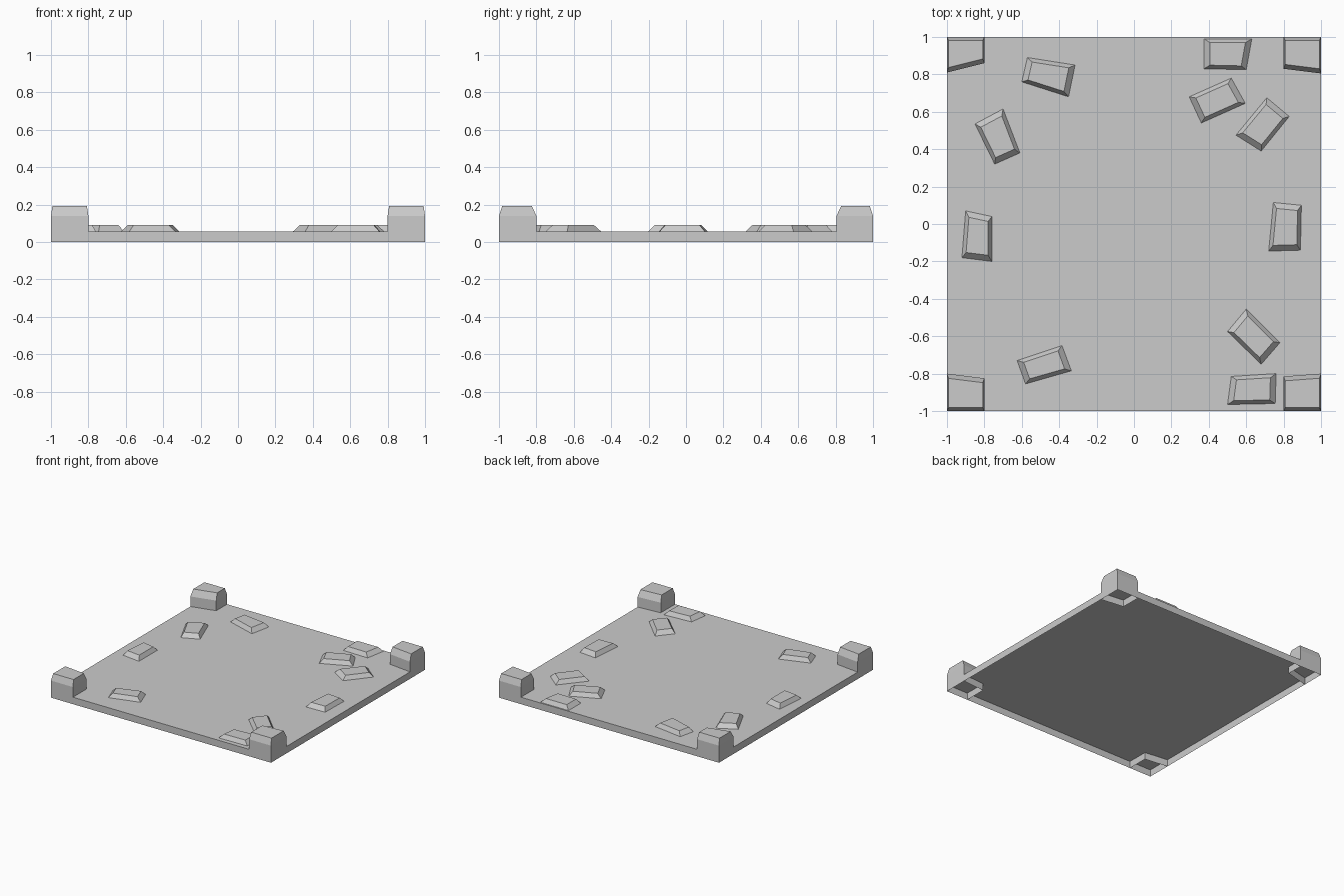
import bpy, bmesh
from mathutils import Vector
from mathutils.geometry import intersect_line_line_2d  # noqa: F401

if "Cube" in bpy.data.objects:
    bpy.data.objects.remove(bpy.data.objects["Cube"])


def inset(quad, dists):
    """Move each edge of a convex quad inward by its own distance."""
    pts = [Vector(p) for p in quad]
    centre = sum(pts, Vector((0, 0))) / 4
    lines = []
    for i, d in enumerate(dists):
        a, b = pts[i], pts[(i + 1) % 4]
        t = (b - a).normalized()
        n = Vector((-t.y, t.x))
        if n.dot(centre - a) < 0:
            n = -n
        lines.append((a + n * d, t))
    out = []
    for i in range(4):
        (p, r), (q, s) = lines[i - 1], lines[i]
        k = (q - p).cross(s) / r.cross(s)
        out.append(p + r * k)
    return out


def shell(name, rings):
    """Open-bottomed shell lofted through (quad, z) rings and capped on top."""
    bm = bmesh.new()
    loops = [[bm.verts.new((p[0], p[1], z)) for p in quad] for quad, z in rings]
    for lo, hi in zip(loops, loops[1:]):
        for i in range(4):
            j = (i + 1) % 4
            bm.faces.new((lo[i], lo[j], hi[j], hi[i]))
    top = bm.faces.new(loops[-1])
    bmesh.ops.recalc_face_normals(bm, faces=bm.faces)
    top.normal_update()
    if top.normal.z < 0:
        bmesh.ops.reverse_faces(bm, faces=bm.faces)
    mesh = bpy.data.meshes.new(name)
    bm.to_mesh(mesh)
    bm.free()
    ob = bpy.data.objects.new(name, mesh)
    bpy.context.collection.objects.link(ob)


FLOOR = 0.057

# floor slab, hollow underneath
square = [(-1, -1), (1, -1), (1, 1), (-1, 1)]
shell("floor_slab", [(square, 0), (square, FLOOR)])

# corner blocks: slanted inner side, chamfered top
corners = {
    "back_left": (-1, 1, 0.86, 0.81),
    "back_right": (1, 1, 0.83, 0.805),
    "front_left": (-1, -1, 0.825, 0.80),
    "front_right": (1, -1, 0.815, 0.80),
}
for name, (sx, sy, y_in, y_out) in corners.items():
    base = [(sx, sy), (0.8 * sx, sy), (0.8 * sx, y_in * sy), (sx, y_out * sy)]
    top = inset(base, (0.018, 0.008, 0.024, 0.008))
    shell(name + "_corner_block", [(base, 0), (base, 0.14), (top, 0.193)])

# loose paving stones: tapered slabs scattered around the border
stones = [
    [(-.57, .89), (-.315, .85), (-.35, .68), (-.60, .76)],
    [(-.70, .615), (-.61, .38), (-.745, .32), (-.85, .535)],
    [(-.90, .07), (-.76, .04), (-.76, -.20), (-.92, -.18)],
    [(.375, .99), (.63, .99), (.60, .825), (.375, .83)],
    [(.295, .68), (.52, .78), (.595, .645), (.36, .54)],
    [(.71, .675), (.83, .575), (.68, .39), (.545, .475)],
    [(.745, .115), (.895, .10), (.89, -.14), (.72, -.145)],
    [(.60, -.455), (.78, -.635), (.68, -.75), (.50, -.575)],
    [(.52, -.815), (.76, -.80), (.755, -.96), (.50, -.965)],
    [(-.625, -.73), (-.385, -.65), (-.335, -.785), (-.58, -.855)],
]
for n, quad in enumerate(stones, 1):
    lengths = [(Vector(quad[i]) - Vector(quad[(i + 1) % 4])).length for i in range(4)]
    top = inset(quad, [0.02 if l > 0.2 else 0.03 for l in lengths])
    shell(f"paving_stone_{n}", [(quad, FLOOR), (top, 0.09)])
